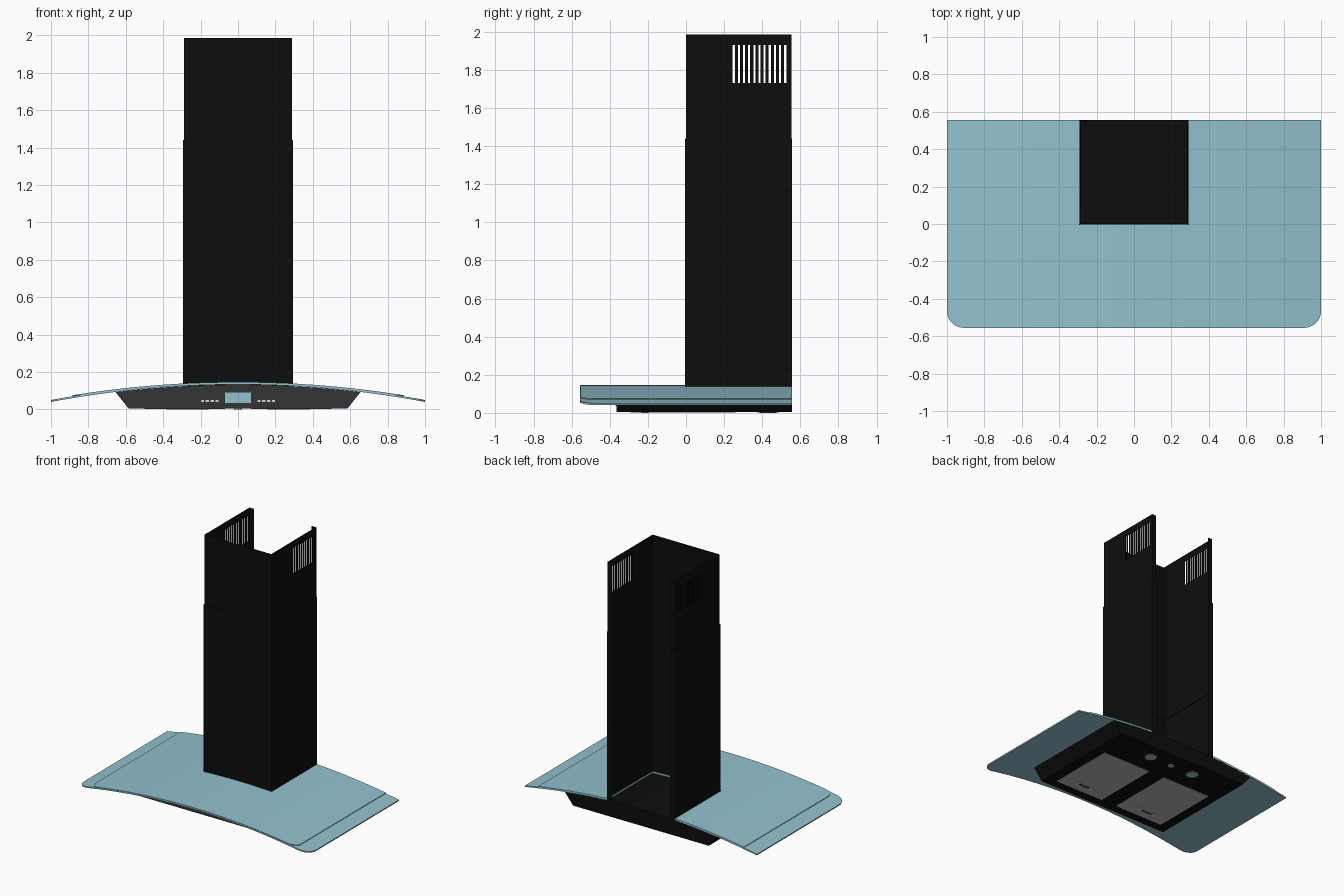
import bpy, bmesh, math

cube = bpy.data.objects.get("Cube")
if cube:
    bpy.data.objects.remove(cube, do_unlink=True)


def material(name, r, g, b):
    m = bpy.data.materials.new(name)
    m.use_nodes = True
    m.diffuse_color = (r, g, b, 1)
    m.node_tree.nodes["Principled BSDF"].inputs["Base Color"].default_value = (r, g, b, 1)
    return m


BLACK = material("black enamel", 0.004, 0.004, 0.004)
PANEL = material("charcoal panel", 0.033, 0.033, 0.033)
GLASS = material("blue glass", 0.29, 0.54, 0.62)
MESH = material("filter grey", 0.48, 0.48, 0.48)
STEEL = material("pale steel", 0.68, 0.68, 0.68)


def finish(bm, name, mat, thickness=0, smooth=False):
    mesh = bpy.data.meshes.new(name)
    bm.to_mesh(mesh)
    bm.free()
    mesh.materials.append(mat)
    ob = bpy.data.objects.new(name, mesh)
    bpy.context.collection.objects.link(ob)
    bpy.ops.object.select_all(action="DESELECT")
    ob.select_set(True)
    bpy.context.view_layer.objects.active = ob
    if thickness:
        mod = ob.modifiers.new("thickness", "SOLIDIFY")
        mod.thickness = thickness
        mod.offset = -1
        bpy.ops.object.modifier_apply(modifier=mod.name)
    if smooth:
        bpy.ops.object.shade_smooth_by_angle(angle=math.radians(30))
    return ob


def box(name, mat, x0, x1, y0, y1, z0, z1):
    bm = bmesh.new()
    bmesh.ops.create_cube(bm, size=1)
    for v in bm.verts:
        v.co = ((x0 + x1) / 2 + v.co.x * (x1 - x0),
                (y0 + y1) / 2 + v.co.y * (y1 - y0),
                (z0 + z1) / 2 + v.co.z * (z1 - z0))
    return finish(bm, name, mat)


def disc(name, mat, x, y, radius, z0, z1):
    bm = bmesh.new()
    bmesh.ops.create_cone(bm, cap_ends=True, segments=32, radius1=radius,
                          radius2=radius, depth=z1 - z0)
    bmesh.ops.translate(bm, vec=(x, y, (z0 + z1) / 2), verts=bm.verts)
    return finish(bm, name, mat, smooth=True)


def prism(name, mat, profile, y0, y1):
    """Extrude an x/z outline along y."""
    bm = bmesh.new()
    ends = [[bm.verts.new((x, y, z)) for x, z in profile] for y in (y0, y1)]
    bm.faces.new(ends[0])
    bm.faces.new(ends[1][::-1])
    for i in range(len(profile)):
        j = (i + 1) % len(profile)
        bm.faces.new((ends[0][j], ends[0][i], ends[1][i], ends[1][j]))
    bmesh.ops.recalc_face_normals(bm, faces=bm.faces)
    return finish(bm, name, mat, smooth=True)


BACK = 0.555
DUCT = 0.29  # half width of the notch behind the chimney


def canopy(name, half, front, radius, crown, drop, thickness):
    """Arched sheet with rounded front corners and a rear notch."""
    right = [DUCT * i / 6 for i in range(7)]
    right += [DUCT + (half - radius - DUCT) * i / 12 for i in range(1, 13)]
    right += [half - radius + radius * math.sin(math.pi / 2 * i / 8) for i in range(1, 9)]
    xs = [-x for x in right[:0:-1]] + right
    bm = bmesh.new()
    rows = []
    for x in xs:
        over = max(0, abs(x) - (half - radius))
        y = front + radius - math.sqrt(max(0, radius ** 2 - over ** 2))
        z = crown - drop * x * x
        rows.append([bm.verts.new((x, yy, z)) for yy in (y, 0, BACK)])
    for a, b, xa, xb in zip(rows, rows[1:], xs, xs[1:]):
        bm.faces.new((a[0], b[0], b[1], a[1]))
        if abs(xa + xb) / 2 > DUCT:
            bm.faces.new((a[1], b[1], b[2], a[2]))
    return finish(bm, name, GLASS, thickness, smooth=True)


# Glass canopy: wide sheet with a narrower sheet laid on it
canopy("glass_canopy", 1.0, -0.555, 0.09, 0.143, 0.093, 0.01)
canopy("glass_overlay", 0.887, -0.553, 0.07, 0.146, 0.09, 0.008)


def duct(name, w, front, back, zs, slits=()):
    """U-shaped sheet, open at the back with small return lips."""
    ys = [front] + [y for s in slits for y in (s, s + 0.011)] + [back]
    path = [(-0.25, back)] + [(-w, y) for y in ys[::-1]]
    path += [(w, y) for y in ys] + [(0.25, back)]
    bm = bmesh.new()
    cols = [[bm.verts.new((x, y, z)) for z in zs] for x, y in path]
    for i in range(len(path) - 1):
        (xa, ya), (xb, yb) = path[i], path[i + 1]
        is_slit = xa == xb and any(abs(min(ya, yb) - s) < 0.001 for s in slits)
        for k in range(len(zs) - 1):
            if is_slit and k == 1:
                continue
            a, b = cols[i], cols[i + 1]
            bm.faces.new((a[k], b[k], b[k + 1], a[k + 1]))
    return finish(bm, name, BLACK, 0.004)


# Telescoping chimney, vented near the top
duct("lower_chimney", 0.293, -0.005, 0.556, (0.125, 1.44))
duct("upper_chimney", 0.288, 0, 0.553, (0.68, 1.73, 1.93, 1.985),
     [0.245 + 0.027 * i for i in range(11)])

# Hood body with its top following the glass
arc = [0.655 - 1.31 * i / 24 for i in range(25)]
outline = [(-0.585, 0.005), (0.585, 0.005)] + [(x, 0.132 - 0.093 * x * x) for x in arc]
prism("hood_body", BLACK, outline, -0.36, BACK)
prism("front_panel", PANEL, outline, -0.365, -0.36)

# Display and buttons
box("display", GLASS, -0.07, 0.07, -0.37, -0.364, 0.035, 0.09)
for side in (-1, 1):
    for i in range(4):
        x = side * (0.112 + 0.026 * i)
        box("button", STEEL, x - 0.009, x + 0.009, -0.369, -0.364, 0.038, 0.05)

# Underside: grease filters with handles, lamps and a centre knob
for side in (-1, 1):
    x0, x1 = sorted((side * 0.07, side * 0.5))
    box("grease_filter", MESH, x0, x1, -0.29, 0.26, 0.002, 0.007)
    hx = side * 0.3
    box("filter_handle", STEEL, hx - 0.085, hx + 0.085, -0.235, -0.195, 0.0005, 0.004)
    box("handle_recess", PANEL, hx - 0.05, hx + 0.05, -0.225, -0.205, 0, 0.004)
    disc("lamp_rim", PANEL, side * 0.2, 0.43, 0.054, 0.001, 0.008)
    disc("lamp_lens", GLASS, side * 0.2, 0.43, 0.042, 0, 0.006)
disc("centre_knob", MESH, 0, 0.425, 0.022, 0, 0.008)
